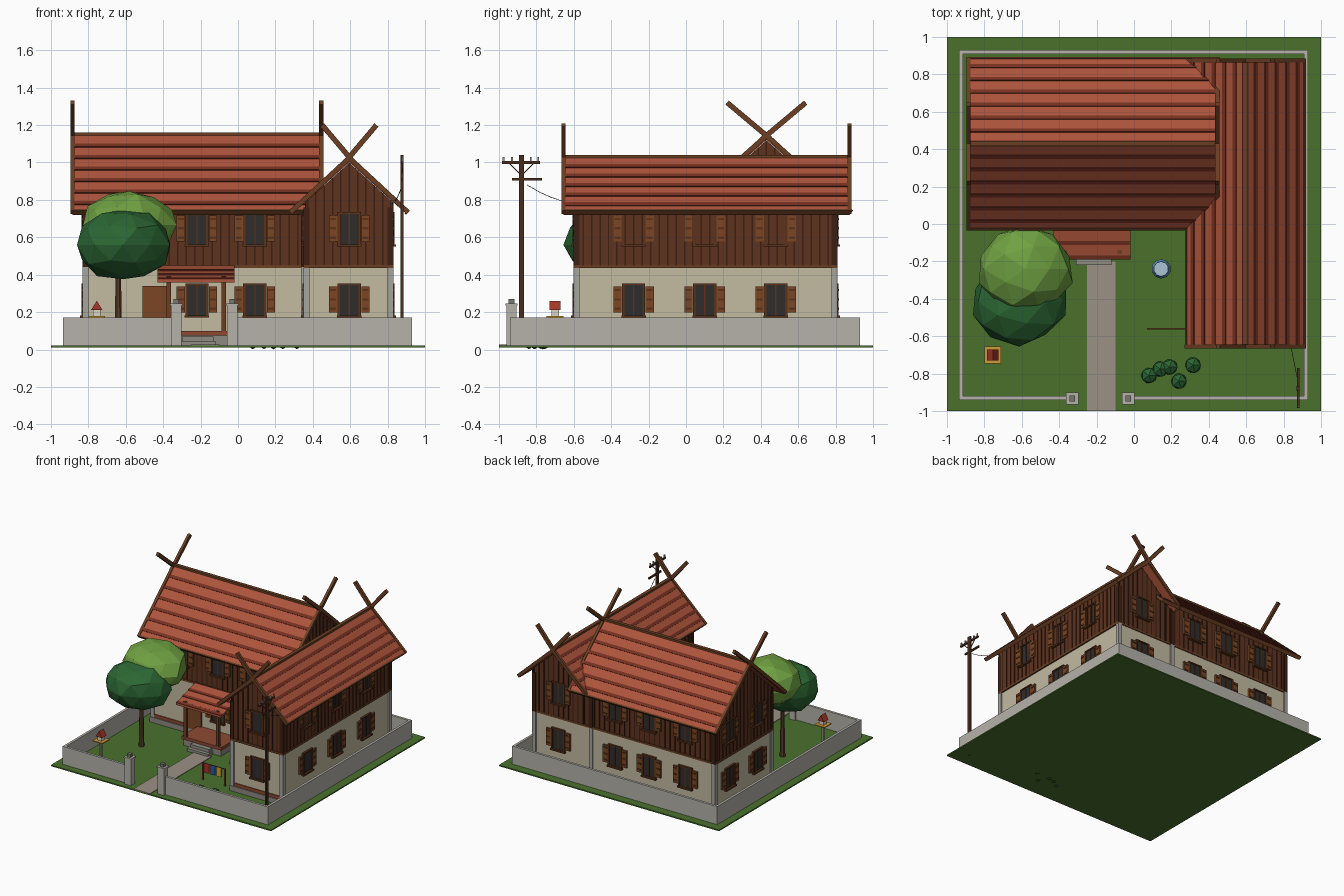
import bpy, bmesh, math, random
from mathutils import Vector as V

if "Cube" in bpy.data.objects:
    bpy.data.objects.remove(bpy.data.objects["Cube"])
random.seed(4)
mats = {}

def mat(hexa):
    if hexa not in mats:
        m = bpy.data.materials.new("c_" + hexa)
        c = [int(hexa[i:i + 2], 16) / 255 for i in (0, 2, 4)]
        m.diffuse_color = [x ** 2.2 for x in c] + [1]
        m.use_nodes = True
        m.node_tree.nodes["Principled BSDF"].inputs["Base Color"].default_value = m.diffuse_color
        mats[hexa] = m
    return mats[hexa]

def part(name, color, solids):
    """One object from a list of prisms (polygon, extrusion vector)."""
    bm = bmesh.new()
    for poly, vec in solids:
        a = [bm.verts.new(p) for p in poly]
        b = [bm.verts.new(V(p) + V(vec)) for p in poly]
        bm.faces.new(a)
        bm.faces.new(b[::-1])
        for i in range(len(a)):
            j = (i + 1) % len(a)
            bm.faces.new((a[j], a[i], b[i], b[j]))
    bmesh.ops.recalc_face_normals(bm, faces=bm.faces)
    return finish(name, color, bm)

def finish(name, color, bm):
    me = bpy.data.meshes.new(name)
    bm.to_mesh(me)
    bm.free()
    ob = bpy.data.objects.new(name, me)
    me.materials.append(mat(color))
    bpy.context.collection.objects.link(ob)
    return ob

def box(x0, x1, y0, y1, z0, z1):
    return ([(x0, y0, z0), (x1, y0, z0), (x1, y1, z0), (x0, y1, z0)], (0, 0, z1 - z0))

def beam(p0, p1, w, h, ref=(0, 0, 1)):
    p0, p1 = V(p0), V(p1)
    d = p1 - p0
    s = d.cross(V(ref)).normalized()
    t = s.cross(d).normalized()
    return ([p0 + s * a * w / 2 + t * b * h / 2 for a, b in ((-1, -1), (1, -1), (1, 1), (-1, 1))], d)

def cone(x, y, z, r0, r1, h, n, name, color):
    bm = bmesh.new()
    bmesh.ops.create_cone(bm, cap_ends=True, segments=n, radius1=r0, radius2=r1, depth=h)
    bmesh.ops.translate(bm, verts=bm.verts, vec=(x, y, z + h / 2))
    return finish(name, color, bm)

def blob(name, color, c, r, sub, jit):
    bm = bmesh.new()
    bmesh.ops.create_icosphere(bm, subdivisions=sub, radius=1)
    for v in bm.verts:
        k = 1 + random.uniform(-jit, jit)
        v.co = V([c[i] + v.co[i] * r[i] * k for i in range(3)])
    return finish(name, color, bm)

ROOF, ROOFD, WOOD, DARK, TRIM = "AC553E", "763426", "5E3624", "3E2418", "6A4128"
CREAM, GREY, SHUT, GLASS = "C2B9A0", "B4B1A8", "7A4828", "33312F"

# ground, path and boundary wall
part("lawn", "4C7030", [box(-1, 1, -1, 1, .012, .022)])
part("garden_path", "9A9084", [box(-.25, -.1, -1, -.2, .02, .027)])
part("boundary_wall", GREY, [box(-.935, -.35, -.94, -.92, .015, .17), box(-.01, .93, -.94, -.92, .015, .17),
     box(-.935, -.915, -.92, .93, .015, .17), box(.91, .93, -.92, .93, .015, .17), box(-.915, .91, .91, .93, .015, .17)])
gate, lamp = [], []
for x in (-.33, -.03):
    gate += [box(x - .028, x + .028, -.96, -.905, .015, .235), box(x - .033, x + .033, -.965, -.9, .235, .245)]
    lamp += [box(x - .015, x + .015, -.948, -.918, .245, .27)]
part("gate_pillars", GREY, gate)
part("gate_lanterns", "77756F", lamp)

# lower storey
part("lower_walls", CREAM, [box(-.82, .4, .06, .8, .02, .44), box(.36, .82, -.59, .8, .02, .44)])
part("foundation", "8C8880", [box(-.835, .4, .045, .815, .015, .065), box(.345, .835, -.605, .815, .015, .065)])
part("base_band", "8C4A34", [box(-.828, .4, .052, .808, .065, .09), box(.352, .828, -.598, .808, .065, .09)])
corners = [(-.815, .065), (-.815, .795), (.3, .795), (.365, -.585), (.815, -.585), (.815, .795), (.352, .06)]
part("corner_columns", "A5A39C", [box(x - .016, x + .016, y - .016, y + .016, .02, .44) for x, y in corners])
part("upper_corner_posts", DARK, [box(x - .016, x + .016, y - .016, y + .016, .44, .76) for x, y in corners])

# wings: axis "x" runs along x (u = y), axis "y" runs along y (u = x)
def P(axis, u, v, z):
    return V((v, u, z)) if axis == "x" else V((u, v, z))

WINGS = [dict(n="main", ax="x", c=.43, hw=.37, run=.455, ridge=1.15, eave=.745, w=(-.825, .41), r=(-.885, .445),
              tip=(.21, 1.33), nb=6),
         dict(n="side", ax="y", c=.595, hw=.233, run=.315, ridge=1.03, eave=.745, w=(-.595, .805), r=(-.655, .875),
              tip=(.145, 1.21), nb=5)]
for W in WINGS:
    ax, c, hw, run, R, E = W["ax"], W["c"], W["hw"], W["run"], W["ridge"], W["eave"]
    (w0, w1), (r0, r1) = W["w"], W["r"]
    slope = (R - E) / run
    top = lambda u: R - .032 - abs(u) * slope
    along = P(ax, 0, 1, 0)
    # timber upper storey with gables
    prof = [(-hw, .44), (hw, .44), (hw, top(hw)), (0, top(0)), (-hw, top(hw))]
    part(W["n"] + "_upper_walls", WOOD, [([P(ax, c + u, w0, z) for u, z in prof], along * (w1 - w0))])
    bat = []
    n = int(hw * 2 / .045)
    for i in range(n + 1):
        u = -hw + .01 + (2 * hw - .02) * i / n
        for v in (w0, w1):
            bat.append(beam(P(ax, c + u, v, .45), P(ax, c + u, v, top(u)), .008, .008, along))
    n = int((w1 - w0) / .045)
    for i in range(n + 1):
        for s in (-1, 1):
            v = w0 + (w1 - w0) * i / n
            bat.append(beam(P(ax, c + s * hw, v, .45), P(ax, c + s * hw, v, top(hw)), .008, .008, along))
    part(W["n"] + "_wall_battens", DARK, bat)
    # roof slabs, raised courses, ridge cap, eave boards
    slab, course, edge = [], [], []
    for s in (-1, 1):
        d = V((s * run, E - R)).normalized()
        nr = V((-d.y * s, d.x * s))
        L = math.hypot(run, R - E)
        def strip(a, b, lo, hi):
            q = [V((0, R)) + d * t + nr * k for t, k in ((a, lo), (b, lo), (b, hi), (a, hi))]
            return ([P(ax, c + p.x, r0, p.y) for p in q], along * (r1 - r0))
        slab.append(strip(0, L, -.022, 0))
        for i in range(1, W["nb"] + 1):
            t = L * i / (W["nb"] + .6)
            course.append(strip(t - .012, t + .012, -.002, .005))
        edge.append(strip(L - .004, L + .008, -.026, .004))
        # bargeboards that cross at the ridge as horns
        tu, tz = W["tip"]
        for v in (r0, r1):
            a = P(ax, c + s * run, v, E - .012)
            m = P(ax, c, v, R - .005)
            edge.append(beam(a, m, .026, .022, along))
            edge.append(beam(m - (m - a) * .04, P(ax, c - s * tu, v, tz - .01), .028, .022, along))
    edge.append(beam(P(ax, c, r0, R + .003), P(ax, c, r1, R + .003), .028, .016))
    part(W["n"] + "_roof", ROOF, slab)
    part(W["n"] + "_roof_courses", ROOFD, course)
    part(W["n"] + "_ridge_and_bargeboards", TRIM, edge)
part("storey_beam", TRIM, [box(-.832, .4, .053, .807, .435, .452), box(.353, .832, -.602, .807, .435, .452)])

# windows with shutters
glass, frame, shut = [], [], []
def window(x, y, n, z):
    n = V(n + (0,))
    t = V((-n.y, n.x, 0))
    def wb(a0, a1, d, z0, z1):
        o = V((x, y, 0)) - n * .01
        return ([o + t * a + V((0, 0, k)) for a, k in ((a0, z0), (a1, z0), (a1, z1), (a0, z1))], n * (d + .01))
    glass.append(wb(-.052, .052, .008, z, z + .165))
    for a in (-.056, .056):
        frame.append(wb(a - .006, a + .006, .016, z - .005, z + .17))
    frame.append(wb(-.003, .003, .012, z, z + .165))
    frame.append(wb(-.062, .062, .016, z + .163, z + .172))
    frame.append(wb(-.066, .066, .024, z - .012, z))
    for s in (-1, 1):
        a, b = sorted((s * .064, s * .108))
        shut.append(wb(a, b, .014, z + .015, z + .155))
        for k in (.03, .08, .13):
            frame.append(wb(a + .006, b - .006, .018, z + k, z + k + .012))

for z in (.182, .562):
    for x in (-.55, -.22, .09):
        if not (x == -.55 and z < .3):
            window(x, .06, (0, -1), z)
        window(x - .01, .8, (0, 1), z)
    window(.595, -.59, (0, -1), z)
    window(.595, .8, (0, 1), z)
    window(.36, -.28, (-1, 0), z)
    for y in (-.28, .1, .48):
        window(.82, y, (1, 0), z)
    for y in (.25, .61):
        window(-.82, y, (-1, 0), z)
part("window_glass", GLASS, glass)
part("window_frames", "5C3620", frame)
part("shutters", SHUT, shut)
part("side_door", SHUT, [box(-.51, -.37, .045, .07, .06, .34)])

# porch
part("porch_deck", "8C4A34", [box(-.4, -.04, -.16, .06, .075, .1)])
part("porch_base", "8C8880", [box(-.39, -.05, -.15, .06, .015, .075)])
part("porch_steps", "8E8A82", [box(-.31, -.12, -.22, -.15, .015, .045), box(-.3, -.13, -.19, -.15, .045, .07)])
part("porch_posts", TRIM, [box(x - .012, x + .012, -.16, -.136, .075, .39) for x in (-.37, -.075)]
     + [beam((-.4, -.148, .375), (-.04, -.148, .375), .02, .02)])
pr = lambda t, k: (-.43, .06 - .25 * t, .45 - .075 * t + k)
part("porch_roof", ROOF, [([pr(0, -.016), pr(1, -.016), pr(1, 0), pr(0, 0)], (.41, 0, 0))])
part("porch_roof_courses", ROOFD, [([pr(t, -.002), pr(t + .09, -.002), pr(t + .09, .004), pr(t, .004)], (.41, 0, 0))
     for t in (.3, .6, .91)])

# tree and bushes
cone(-.64, -.34, .015, .022, .013, .46, 7, "tree_trunk", "5A4230")
blob("tree_crown_low", "2F6636", (-.615, -.415, .56), (.255, .23, .19), 2, .06)
blob("tree_crown_top", "6FA044", (-.58, -.24, .665), (.255, .235, .185), 2, .05)
for i, (x, y) in enumerate([(.08, -.81), (.14, -.775), (.19, -.765), (.24, -.84), (.315, -.755)]):
    blob("bush_%d" % i, "2F6636", (x, y, .046), (.047, .047, .045), 1, .03)

# small shrine
cone(-.755, -.7, .015, .01, .01, .16, 6, "shrine_post", "B0A898")
part("shrine_tray", "D09A3A", [box(-.8, -.71, -.745, -.655, .172, .18)])
part("shrine_house", "D8D2C4", [box(-.775, -.735, -.72, -.68, .18, .215)])
part("shrine_roof", "A03A2A", [([(-.785, -.73, .212), (-.725, -.73, .212), (-.755, -.73, .26)], (0, .06, 0))])

# water jar
cone(.145, -.24, .02, .035, .052, .05, 10, "jar_lower", "4E86B0")
cone(.145, -.24, .07, .052, .036, .035, 10, "jar_upper", "5C94BC")
cone(.145, -.24, .105, .04, .04, .006, 10, "jar_lid", "A9C4D4")

# clothes line
part("clothes_line", TRIM, [box(x - .005, x + .005, -.565, -.555, .015, .165) for x in (.075, .275)]
     + [beam((.07, -.56, .16), (.28, -.56, .16), .006, .006)])
for i, (x, col) in enumerate([(.11, "B03030"), (.165, "3050B0"), (.22, "D0A030")]):
    part("laundry_%d" % i, col, [box(x - .022, x + .022, -.564, -.556, .085, .16)])

# utility pole and wire
pole = [box(.87, .885, -.894, -.866, .012, 1.04), beam((.878, -.985, 1), (.878, -.78, 1), .012, .014),
        beam((.878, -.93, .91), (.878, -.77, .91), .012, .014),
        beam((.878, -.95, 1), (.878, -.88, .93), .005, .005), beam((.878, -.81, 1), (.878, -.88, .93), .005, .005)]
part("utility_pole", "4A3022", pole)
part("pole_insulators", "9A9890", [box(.873, .883, y - .005, y + .005, 1.005, 1.028) for y in (-.975, -.93, -.83, -.79)])
pts = [V((.878 - .05 * t, -.85 + .25 * t, .88 - .1 * t - .06 * t * (1 - t))) for t in (0, .25, .5, .75, 1)]
part("service_wire", "333333", [beam(a, b, .003, .003) for a, b in zip(pts, pts[1:])])
